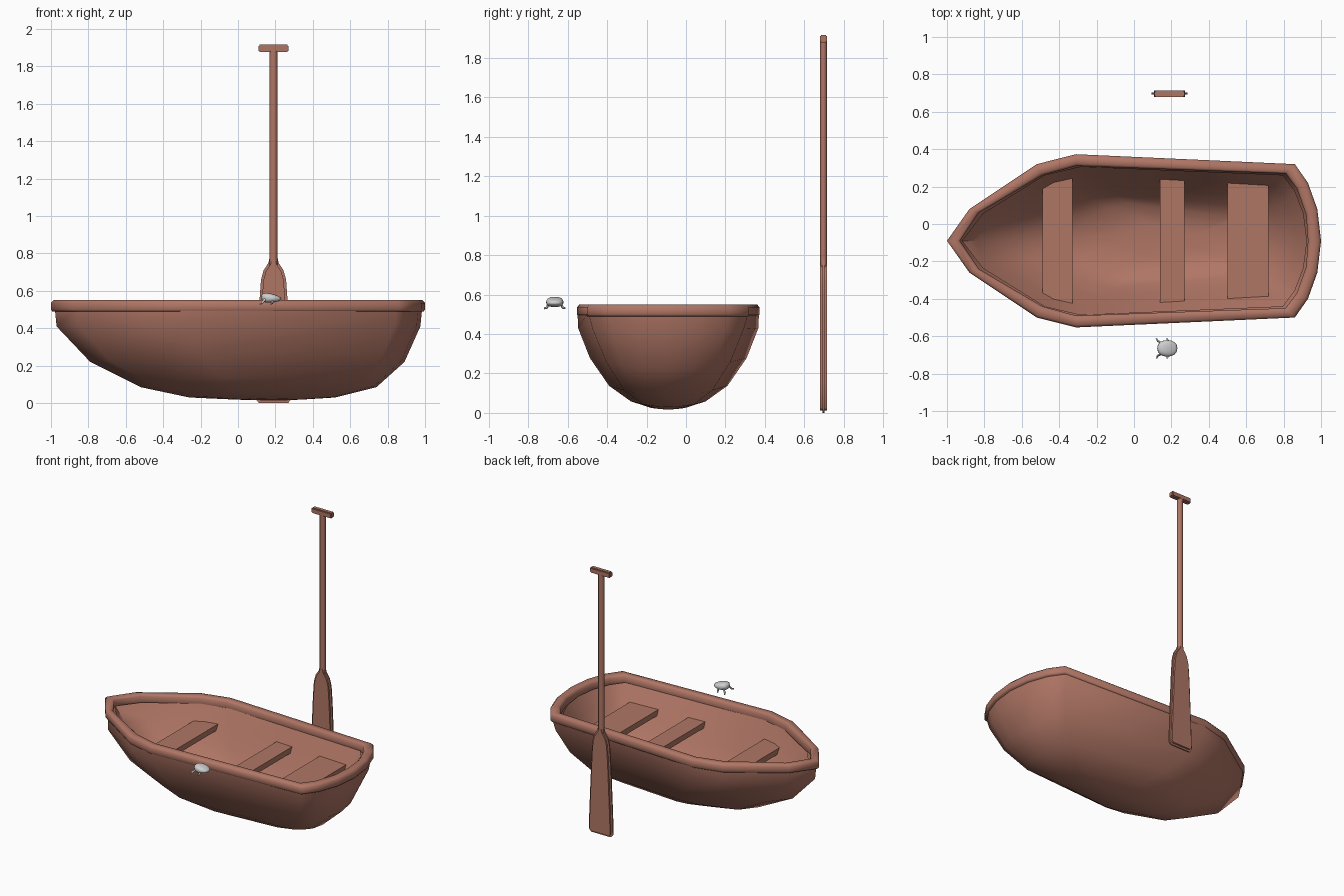
import bpy, bmesh, math
from mathutils import Vector

if "Cube" in bpy.data.objects:
    bpy.data.objects.remove(bpy.data.objects["Cube"])

def mat(name, c):
    m = bpy.data.materials.new(name)
    m.diffuse_color = (*c, 1)
    m.use_nodes = True
    m.node_tree.nodes["Principled BSDF"].inputs["Base Color"].default_value = m.diffuse_color
    return m

WOOD = mat("red brown wood", (0.43, 0.18, 0.13))
GREY = mat("light grey", (0.62, 0.62, 0.62))
YC = -0.09  # boat centre line

def finish(bm, name, m, angle=35):
    bmesh.ops.recalc_face_normals(bm, faces=bm.faces)
    me = bpy.data.meshes.new(name)
    bm.to_mesh(me)
    bm.free()
    ob = bpy.data.objects.new(name, me)
    bpy.context.collection.objects.link(ob)
    me.materials.append(m)
    bpy.context.view_layer.objects.active = ob
    ob.select_set(True)
    bpy.ops.object.shade_smooth_by_angle(angle=math.radians(angle))
    ob.select_set(False)
    return ob

def loop(half):
    """Mirror a half outline from bow to stern into a closed loop."""
    return half + [(x, -y) for x, y in half[-2:0:-1]]

def skin(bm, rings, close=False, pole=None):
    vs = [[bm.verts.new(p) for p in r] for r in rings]
    n = len(vs[0])
    pairs = list(zip(vs, vs[1:])) + ([(vs[-1], vs[0])] if close else [])
    for a, b in pairs:
        for i in range(n):
            j = (i + 1) % n
            bm.faces.new((a[i], a[j], b[j], b[i]))
    if pole:
        p = bm.verts.new(pole)
        for i in range(n):
            bm.faces.new((vs[-1][i], vs[-1][(i + 1) % n], p))

OUTER = loop([(-1, 0), (-.88, .17), (-.52, .41), (-.31, .463), (.86, .41), (.93, .31), (.98, .17), (1, 0)])
INNER = loop([(-.93, 0), (-.83, .15), (-.49, .35), (-.31, .40), (.81, .36), (.87, .28), (.92, .14), (.93, 0)])

# gunwale rim
rim = bmesh.new()
prof = [(.1, .49), (0, .5), (0, .535), (.2, .55), (.8, .55), (1, .537), (1, .495), (.95, .485)]
skin(rim, [[(a[0] + (b[0] - a[0]) * t, a[1] + (b[1] - a[1]) * t + YC, z)
            for a, b in zip(OUTER, INNER)] for t, z in prof], close=True)
finish(rim, "gunwale_rim", WOOD, 65)

# hull shells: bow x, stern x, half width, z at the ends, z at the sides
OUT_LEVELS = [(-.98, .985, .46, .51, .51), (-.97, .975, .46, .41, .43), (-.79, .89, .403, .22, .28),
              (-.52, .74, .307, .085, .14), (-.26, .52, .195, .03, .06), (0, .33, .09, .018, .026)]
IN_LEVELS = [(-.92, .925, .398, .50, .50), (-.84, .87, .354, .40, .40), (-.70, .79, .30, .27, .28),
             (-.52, .68, .255, .17, .19), (-.34, .56, .205, .115, .12), (-.05, .35, .09, .105, .105)]

def hull(name, levels, pole_z):
    bm = bmesh.new()
    rings = []
    for k, (xl, xr, hw, ze, zs) in enumerate(levels):
        w = k / 7  # outline turns rounder towards the keel
        ring = []
        for u, y in OUTER:
            v = y / .463
            round_v = math.copysign(math.sqrt(max(0, 1 - u * u)), v)
            v = v * (1 - w) + round_v * w
            x = (xl + xr) / 2 + u * (xr - xl) / 2
            ring.append((x, v * hw + YC, ze + (zs - ze) * v * v))
        rings.append(ring)
    skin(bm, rings, pole=(.17, YC, pole_z))
    return finish(bm, name, WOOD, 60)

hull("outer_hull", OUT_LEVELS, .016)
inner = hull("inner_hull", IN_LEVELS, .103)
inner.data.flip_normals()

def box(name, lo, hi, bevel, segs=1, angle=35):
    bm = bmesh.new()
    bmesh.ops.create_cube(bm, size=1)
    for v in bm.verts:
        v.co = Vector([(lo[i] + hi[i]) / 2 + v.co[i] * (hi[i] - lo[i]) for i in range(3)])
    if bevel:
        bmesh.ops.bevel(bm, geom=bm.edges[:], offset=bevel, segments=segs, affect='EDGES')
    return finish(bm, name, WOOD, angle)

def seat(name, half):
    """Plank whose ends follow the hull side."""
    bm = bmesh.new()
    pts = [(x, YC + y) for x, y in half] + [(x, YC - y) for x, y in reversed(half)]
    f = bm.faces.new([bm.verts.new((x, y, .36)) for x, y in pts])
    ext = bmesh.ops.extrude_face_region(bm, geom=[f])
    bmesh.ops.translate(bm, verts=[v for v in ext["geom"] if isinstance(v, bmesh.types.BMVert)], vec=(0, 0, .04))
    finish(bm, name, WOOD)

# seats
seat("front_seat", [(-.49, .31), (-.47, .325), (-.43, .335), (-.33, .35)])
seat("middle_seat", [(.14, .347), (.27, .345)])
seat("rear_seat", [(.50, .336), (.72, .328)])

# oar: shaft, blade, grip
OX, OY = .19, .697
def rod(bm, a, b, r, n=8):
    a, b = Vector(a), Vector(b)
    d = b - a
    rot = d.to_track_quat('Z', 'Y').to_matrix().to_4x4()
    rot.translation = (a + b) / 2
    bmesh.ops.create_cone(bm, cap_ends=True, segments=n, radius1=r, radius2=r, depth=d.length, matrix=rot)

shaft = bmesh.new()
rod(shaft, (OX, OY, .7), (OX, OY, 1.89), .0215, 10)
for v in shaft.verts:
    v.co.y = OY + (v.co.y - OY) * .85
finish(shaft, "oar_shaft", WOOD, 50)

blade = bmesh.new()
half = [(.078, 0), (.096, .022), (.092, .15), (.075, .55), (.067, .66), (.053, .71), (.027, .75), (.021, .78)]
pts = half + [(-x, z) for x, z in reversed(half)]
f = blade.faces.new([blade.verts.new((OX + x, OY - .018, z)) for x, z in pts])
ext = bmesh.ops.extrude_face_region(blade, geom=[f])
bmesh.ops.translate(blade, verts=[v for v in ext["geom"] if isinstance(v, bmesh.types.BMVert)], vec=(0, .036, 0))
caps = [e for e in blade.edges if abs(e.verts[0].co.y - e.verts[1].co.y) < 1e-5]
bmesh.ops.bevel(blade, geom=caps, offset=.013, segments=2, affect='EDGES')
finish(blade, "oar_blade", WOOD, 70)

box("oar_grip", (OX - .08, OY - .018, 1.877), (OX + .08, OY + .018, 1.916), .006, 2, 70)

# small grey creature beside the boat, nose down towards the bow
body = bmesh.new()
bmesh.ops.create_uvsphere(body, u_segments=16, v_segments=10, radius=1)
for v in body.verts:
    x, y, z = v.co
    y = math.copysign(abs(y) ** .8, y)
    z = math.copysign(abs(z) ** .75, z)
    v.co = (.178 + x * .054, -.665 + y * .044, .561 + z * .024 * (1 - .35 * x) - x * .004)
finish(body, "creature_body", GREY, 60)
legs = bmesh.new()
for s in (-1, 1):
    for x, x2 in ((.145, .126), (.185, .182)):
        knee = (x2, -.665 + s * .04, .533)
        rod(legs, (x, -.665 + s * .03, .556), knee, .006, 6)
        rod(legs, knee, (x2 - .006, -.665 + s * .053, .53), .005, 6)
finish(legs, "creature_legs", GREY, 60)
